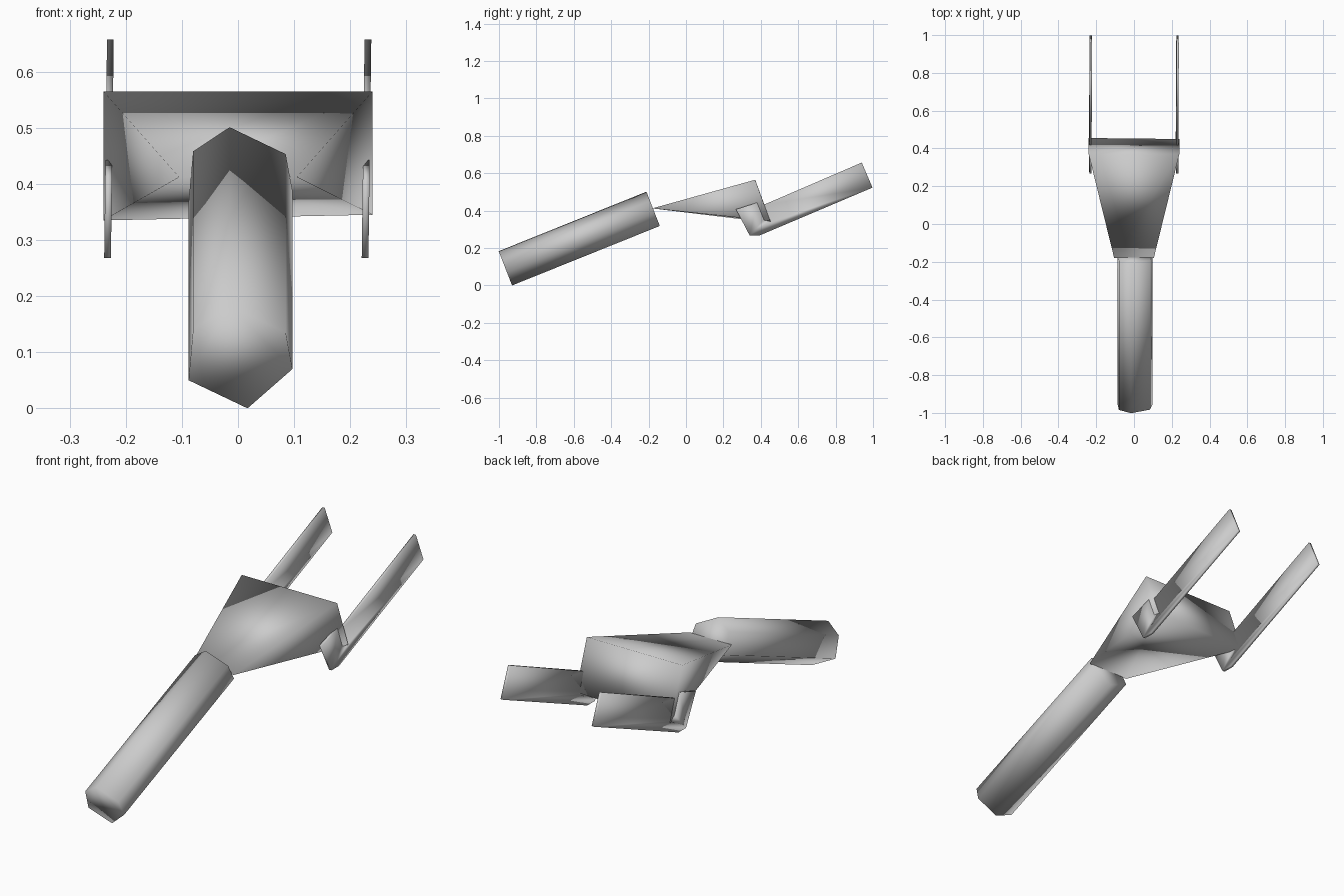
import bpy, bmesh

if "Cube" in bpy.data.objects:
    bpy.data.objects.remove(bpy.data.objects["Cube"])

grey = bpy.data.materials.new("grey")
grey.diffuse_color = (0.6, 0.6, 0.6, 1)
grey.use_nodes = True
grey.node_tree.nodes["Principled BSDF"].inputs["Base Color"].default_value = grey.diffuse_color


def build(name, verts, faces, flip=False):
    mesh = bpy.data.meshes.new(name)
    mesh.from_pydata(verts, [], faces)
    bm = bmesh.new()
    bm.from_mesh(mesh)
    bmesh.ops.recalc_face_normals(bm, faces=bm.faces)
    if flip:
        bmesh.ops.reverse_faces(bm, faces=bm.faces)
    bm.to_mesh(mesh)
    bm.free()
    mesh.shade_smooth()
    mesh.materials.append(grey)
    obj = bpy.data.objects.new(name, mesh)
    bpy.context.collection.objects.link(obj)
    return obj


def prism(name, a, b):
    n = len(a)
    faces = [list(range(n)), list(range(n, 2 * n))]
    faces += [[i, (i + 1) % n, n + (i + 1) % n, n + i] for i in range(n)]
    return build(name, a + b, faces)


# Handle: six-sided bar, tilted up toward the back
ring = [(0.017, 0.0), (0.097, 0.07), (0.085, 0.135),
        (-0.015, 0.183), (-0.08, 0.14), (-0.088, 0.05)]
front = [(x, -0.93 - 0.39 * z, z) for x, z in ring]
back = [(x, y + 0.79, z + 0.318) for x, y, z in front]
prism("handle", front, back)

# Head: wedge that widens from a thin front edge to the back
wedge = [(-0.105, -0.18, 0.412), (0.105, -0.18, 0.412),
         (-0.24, 0.37, 0.565), (0.24, 0.37, 0.565),
         (-0.24, 0.455, 0.335), (0.24, 0.45, 0.345)]
build("head", wedge, [(0, 1, 3, 2), (0, 1, 5, 4), (2, 3, 5, 4), (0, 2, 4), (1, 3, 5)])

# Prongs: thin notched bars on both sides
outline = [(0.267, 0.407), (0.38, 0.443), (0.416, 0.352), (0.453, 0.341),
           (0.413, 0.43), (0.94, 0.657), (0.997, 0.523), (0.395, 0.268), (0.34, 0.268)]
for side, cx in (("left", -0.23), ("right", 0.229)):
    shift = lambda z: cx + 0.013 * (z - 0.46)
    prism(side + "_prong", [(shift(z) - 0.006, y, z) for y, z in outline],
          [(shift(z) + 0.006, y, z) for y, z in outline])
